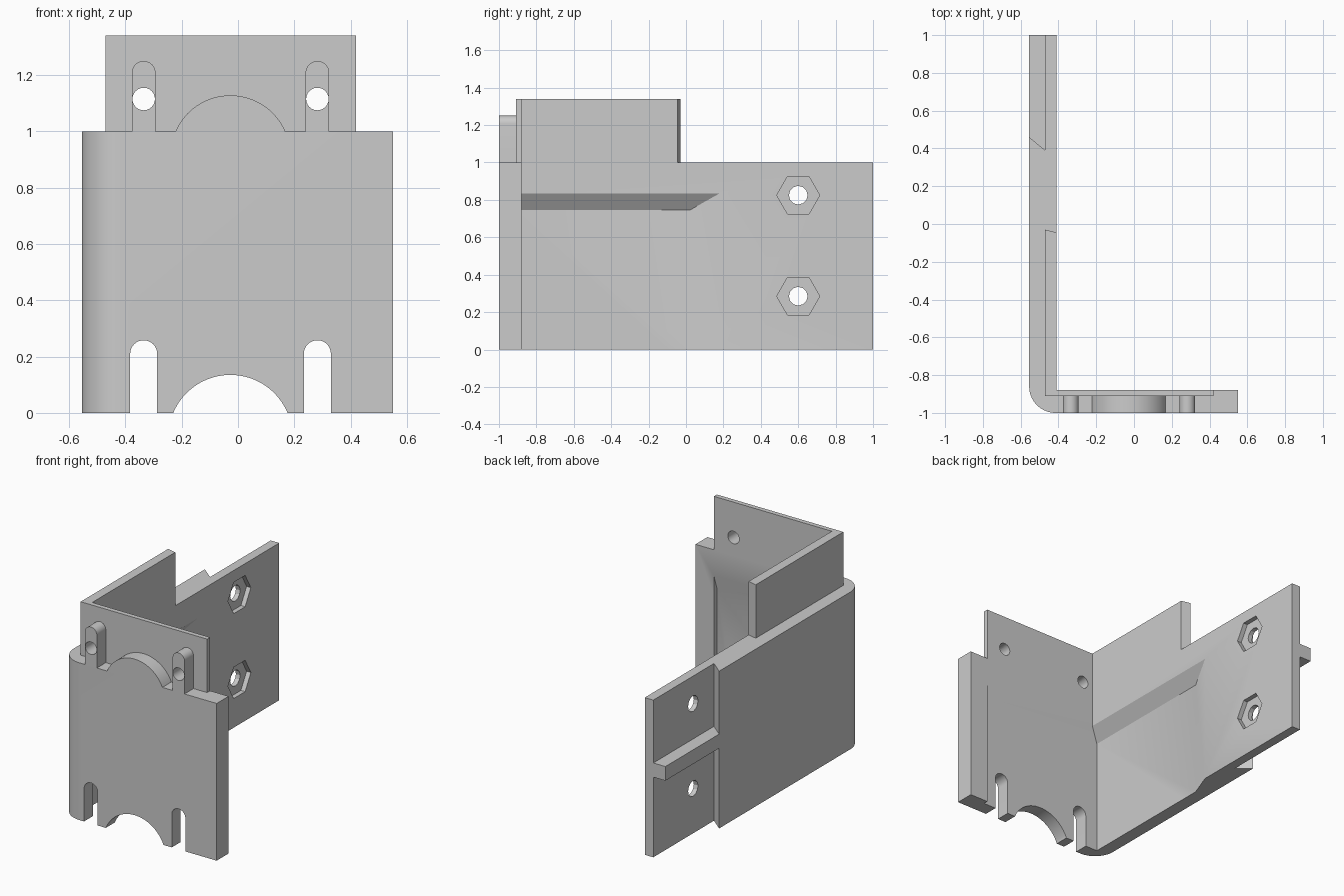
import bpy, bmesh
from math import cos, sin, pi, asin, radians

cube = bpy.data.objects.get("Cube")
if cube:
    bpy.data.objects.remove(cube, do_unlink=True)

grey = bpy.data.materials.new("plain grey")
grey.use_nodes = True
grey.diffuse_color = (0.6, 0.6, 0.6, 1)
grey.node_tree.nodes["Principled BSDF"].inputs["Base Color"].default_value = (0.6, 0.6, 0.6, 1)


def finish(name, bm):
    bmesh.ops.recalc_face_normals(bm, faces=bm.faces[:])
    mesh = bpy.data.meshes.new(name)
    bm.to_mesh(mesh)
    bm.free()
    mesh.materials.append(grey)
    ob = bpy.data.objects.new(name, mesh)
    bpy.context.collection.objects.link(ob)
    return ob


def prism(name, pts, axis, lo, hi):
    """Extrude a 2D outline along one axis from lo to hi."""
    place = {"x": lambda a, b, t: (t, a, b),
             "y": lambda a, b, t: (a, t, b),
             "z": lambda a, b, t: (a, b, t)}[axis]
    bm = bmesh.new()
    low = [bm.verts.new(place(a, b, lo)) for a, b in pts]
    top = [bm.verts.new(place(a, b, hi)) for a, b in pts]
    bm.faces.new(low)
    bm.faces.new(top)
    n = len(pts)
    for i in range(n):
        j = (i + 1) % n
        bm.faces.new((low[i], low[j], top[j], top[i]))
    return finish(name, bm)


def arc(cx, cy, r, start, end, steps):
    return [(cx + r * cos(start + (end - start) * i / steps),
             cy + r * sin(start + (end - start) * i / steps)) for i in range(steps + 1)]


def circle(cx, cy, r, sides):
    return arc(cx, cy, r, 0, 2 * pi, sides)[:-1]


def slot(x, base, top, r):
    """Upright strip with a round top."""
    return [(x - r, base), (x + r, base)] + arc(x, top - r, r, 0, pi, 16)


def dome(x, base, half, rise):
    """Circle segment standing on a chord."""
    r = (half ** 2 + rise ** 2) / (2 * rise)
    a = asin((r - rise) / r)
    return arc(x, base + rise - r, r, a, pi - a, 32)


def cut(ob, cutter):
    mod = ob.modifiers.new("cut", "BOOLEAN")
    mod.operation = "DIFFERENCE"
    mod.solver = "EXACT"
    mod.object = cutter
    bpy.context.view_layer.objects.active = ob
    bpy.ops.object.modifier_apply(modifier=mod.name)
    bpy.data.objects.remove(cutter, do_unlink=True)


SLOTS = (-0.335, 0.282)
ARCH_X = -0.027
BOLTS = (0.285, 0.825)

# L-shaped wall with a rounded outer corner and a stepped rear end
wall = prism("corner_wall",
             arc(-0.415, -0.86, 0.14, 1.5 * pi, pi, 14)
             + [(-0.555, 0.46), (-0.47, 0.39), (-0.47, 1), (-0.41, 1),
                (-0.41, -0.88), (0.55, -0.88), (0.55, -1)], "z", 0, 1)

# Shallow inner pocket with a sloped upper edge and sloped rear end
bm = bmesh.new()
lower = [(-0.47, -0.91), (0.42, -0.91), (0.42, 0.207), (-0.40, 0.207), (-0.47, 0.02)]
upper = [(-0.40, -0.875), (0.42, -0.875), (0.42, 0.207), (-0.40, 0.207)]
for ring, z in ((lower, -0.1), (lower, 0.745), (upper, 0.85)):
    for x, y in ring:
        bm.verts.new((x, y, z))
bmesh.ops.convex_hull(bm, input=bm.verts[:])
cut(wall, finish("pocket_cutter", bm))

# Slots and arch in the lower front edge
for x in SLOTS:
    cut(wall, prism("slot_cutter", slot(x, -0.1, 0.258, 0.048), "y", -1.1, -0.8))
arch = dome(ARCH_X, 0, 0.203, 0.135)
arch = [(arch[0][0], -0.1)] + arch + [(arch[-1][0], -0.1)]
cut(wall, prism("arch_cutter", arch, "y", -1.1, -0.8))

# Bolt holes with hexagonal nut seats in the side wall
for z in BOLTS:
    cut(wall, prism("nut_cutter", circle(0.6, z, 0.115, 6), "x", -0.44, -0.35))
    cut(wall, prism("bolt_cutter", circle(0.6, z, 0.05, 12), "x", -0.7, -0.3))

# Rail on the outside of the rear end
rail = prism("side_rail", [(-0.555, 0.46), (-0.47, 0.39), (-0.47, 1), (-0.555, 1)],
             "z", 0.51, 0.60)

# Thin raised lip on top of both walls
lip = prism("upper_lip", [(0.42, -0.91), (-0.47, -0.91), (-0.47, -0.03),
                          (-0.41, -0.045), (-0.41, -0.88), (0.42, -0.88)], "z", 1, 1.34)

# Keys and dome on the front of the lip, matching the lower cutouts
parts = [wall, rail, lip]
for side, x in zip(("right", "left"), SLOTS):
    key = prism(side + "_key", slot(x, 1, 1.25, 0.042), "y", -1, -0.91)
    for ob in (key, lip):
        cut(ob, prism("hole_cutter", circle(x, 1.115, 0.04, 24), "y", -1.1, -0.8))
    parts.append(key)
parts.append(prism("front_dome", dome(ARCH_X, 1, 0.195, 0.128), "y", -1, -0.91))

# Smooth curved faces, keep sharp edges
for ob in bpy.context.selected_objects:
    ob.select_set(False)
for ob in parts:
    ob.select_set(True)
bpy.context.view_layer.objects.active = wall
bpy.ops.object.shade_smooth_by_angle(angle=radians(25))
